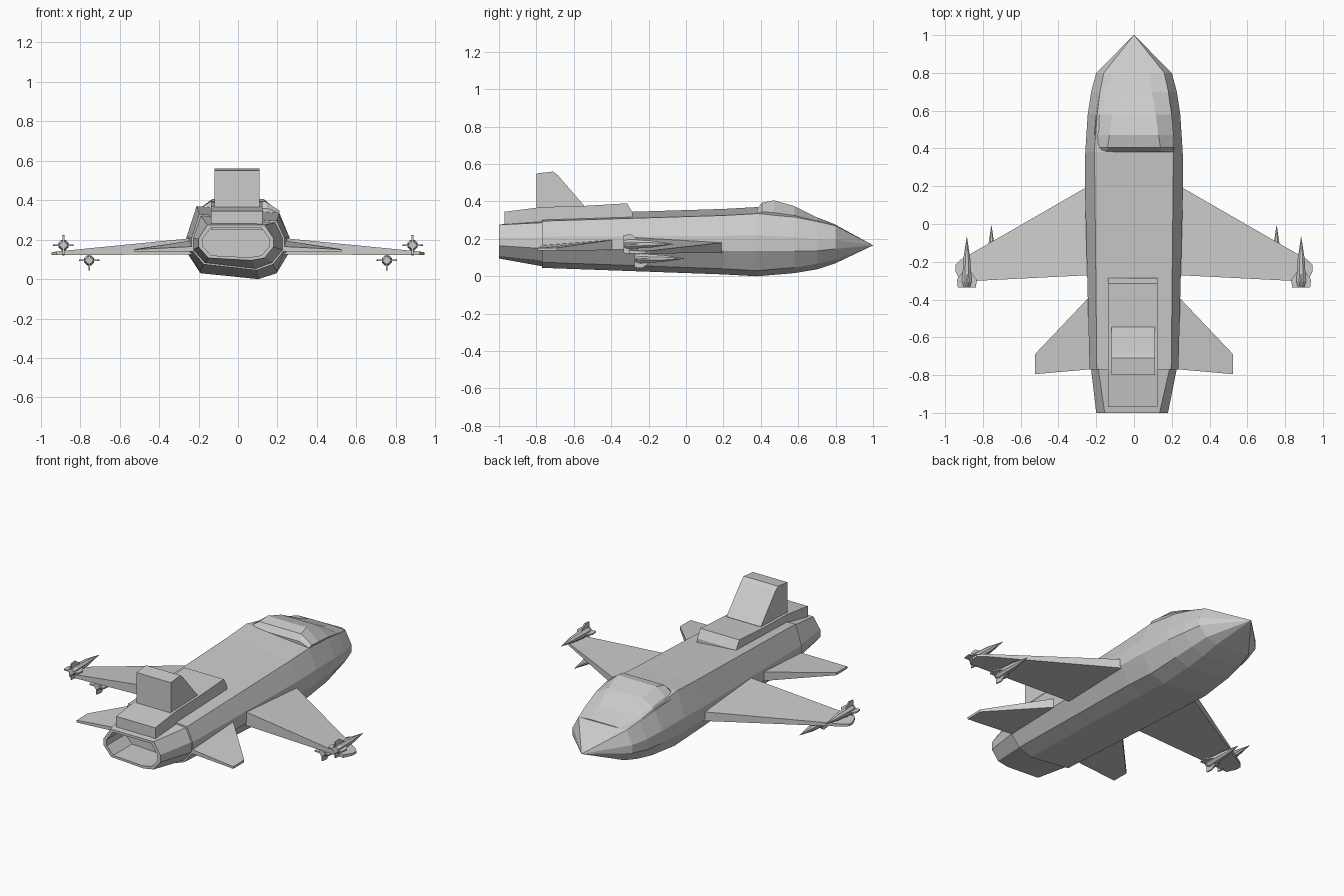
import bpy, bmesh, math

cube = bpy.data.objects.get("Cube")
if cube:
    bpy.data.objects.remove(cube, do_unlink=True)

grey = bpy.data.materials.new("hull grey")
grey.use_nodes = True
COLOUR = (0.6, 0.6, 0.6, 1)
grey.diffuse_color = COLOUR
grey.node_tree.nodes["Principled BSDF"].inputs["Base Color"].default_value = COLOUR


def finish(name, bm):
    bmesh.ops.remove_doubles(bm, verts=bm.verts, dist=0.0005)
    bmesh.ops.recalc_face_normals(bm, faces=bm.faces)
    mesh = bpy.data.meshes.new(name)
    bm.to_mesh(mesh)
    bm.free()
    mesh.materials.append(grey)
    ob = bpy.data.objects.new(name, mesh)
    bpy.context.collection.objects.link(ob)
    return ob


def loft(name, rings):
    """Skin a list of equal rings of points and cap both ends."""
    bm = bmesh.new()
    rows = [[bm.verts.new(p) for p in ring] for ring in rings]
    n = len(rows[0])
    for a, b in zip(rows, rows[1:]):
        for i in range(n):
            j = (i + 1) % n
            bm.faces.new((a[i], a[j], b[j], b[i]))
    bm.faces.new(rows[0])
    bm.faces.new(rows[-1])
    return finish(name, bm)


def hull_ring(y, w, wt, left, right, bottom, tilt=0.03, x=0):
    """Slightly lopsided nine-sided fuselage section."""
    h = (left + right) / 2 - bottom
    up, low = bottom + h * 0.62, bottom + h * 0.38
    return [(x + px, y, z) for px, z in (
        (-wt, left), (wt, right), (w, up), (w, low),
        (w * 0.76, bottom + tilt), (w * 0.4, bottom), (-w * 0.74, bottom + tilt),
        (-w, low), (-w, up))]


# Fuselage and nose
loft("fuselage", [
    hull_ring(-0.77, 0.235, 0.197, 0.33, 0.295, 0.045),
    hull_ring(0.2, 0.26, 0.207, 0.36, 0.325, 0.01),
    hull_ring(0.38, 0.258, 0.21, 0.37, 0.335, 0),
    hull_ring(0.58, 0.245, 0.195, 0.335, 0.32, 0.017),
    hull_ring(0.7, 0.227, 0.18, 0.3, 0.295, 0.037),
    hull_ring(0.8, 0.2, 0.16, 0.275, 0.27, 0.07, 0.02),
    hull_ring(1.0, 0.001, 0.001, 0.166, 0.166, 0.165, 0)])

# Tapered tail with a hollow exhaust
loft("tail_nozzle", [
    hull_ring(-0.76, 0.228, 0.19, 0.322, 0.287, 0.052),
    hull_ring(-1.0, 0.19, 0.145, 0.275, 0.275, 0.095, 0.012, -0.01),
    hull_ring(-1.0, 0.17, 0.128, 0.26, 0.26, 0.11, 0.01, -0.01),
    hull_ring(-0.82, 0.17, 0.128, 0.26, 0.26, 0.11, 0.01, -0.01)])


# Canopy hump
def canopy_ring(y, wb, wt, base, top):
    return [(-wb, y, base), (-wt, y, top), (wt, y, top), (wb, y, base),
            (wb * 0.8, y, base - 0.1), (-wb * 0.8, y, base - 0.1)]


loft("canopy", [
    canopy_ring(0.38, 0.208, 0.15, 0.335, 0.358),
    canopy_ring(0.405, 0.212, 0.14, 0.345, 0.393),
    canopy_ring(0.47, 0.21, 0.13, 0.34, 0.406),
    canopy_ring(0.58, 0.2, 0.115, 0.325, 0.375),
    canopy_ring(0.7, 0.182, 0.095, 0.295, 0.315),
    canopy_ring(0.8, 0.16, 0.08, 0.27, 0.277)])


def side_profile(name, points, x0, x1):
    """Extrude a (y, z) outline across x."""
    return loft(name, [[(x, y, z) for y, z in points] for x in (x0, x1)])


# Dorsal spine and thick tail fin
side_profile("dorsal_spine", [(-0.97, 0.25), (-0.97, 0.345), (-0.77, 0.37),
             (-0.55, 0.376), (-0.315, 0.39), (-0.285, 0.34), (-0.285, 0.28)], -0.137, 0.125)
side_profile("tail_fin", [(-0.8, 0.34), (-0.8, 0.55), (-0.71, 0.56), (-0.685, 0.54),
             (-0.545, 0.378), (-0.545, 0.34)], -0.12, 0.11)


def panel(name, side, sections):
    """Flat wing from (x, front y, back y, bottom z, front top z, back top z)."""
    loft(name, [[(side * x, f, b), (side * x, f, tf), (side * x, r, tr), (side * x, r, b)]
                for x, f, r, b, tf, tr in sections])


def missile(name, x, z, tail):
    """Eight-sided pointed body with a cross of tail fins."""
    profile = [(0, 0.018), (0.03, 0.028), (0.08, 0.024), (0.15, 0.02), (0.27, 0.0005)]
    loft(name + "_body", [[(x + r * math.cos(a), tail + d, z + r * math.sin(a))
         for a in (math.pi * (k + 0.5) / 4 for k in range(8))] for d, r in profile])
    for k in range(4):
        a = k * math.pi / 2
        c, s = math.cos(a), math.sin(a)
        rings = []
        for t in (-0.004, 0.004):
            rings.append([(x + r * c - t * s, tail + d, z + r * s + t * c)
                          for r, d in ((0.01, 0), (0.048, 0), (0.052, 0.04), (0.01, 0.1))])
        loft(f"{name}_fin_{k + 1}", rings)


for label, s in (("left", 1), ("right", -1)):
    panel(label + "_wing", s, [
        (0.2, 0.225, -0.27, 0.125, 0.185, 0.215),
        (0.26, 0.19, -0.272, 0.125, 0.18, 0.205),
        (0.92, -0.19, -0.305, 0.122, 0.137, 0.14),
        (0.945, -0.215, -0.25, 0.122, 0.134, 0.136)])
    panel(label + "_tailplane", s, [
        (0.18, -0.33, -0.77, 0.14, 0.205, 0.17),
        (0.24, -0.39, -0.77, 0.14, 0.195, 0.165),
        (0.525, -0.69, -0.795, 0.137, 0.152, 0.15)])
    missile(label + "_wingtip_missile", s * 0.885, 0.172, -0.335)
    missile(label + "_underwing_missile", s * 0.755, 0.095, -0.275)
    # Short pylon joining the lower missile to the wing
    bmp = bmesh.new()
    bmesh.ops.create_cube(bmp, size=1)
    for v in bmp.verts:
        v.co = (s * 0.755 + v.co.x * 0.008, -0.23 + v.co.y * 0.07, 0.12 + v.co.z * 0.03)
    finish(label + "_pylon", bmp)
